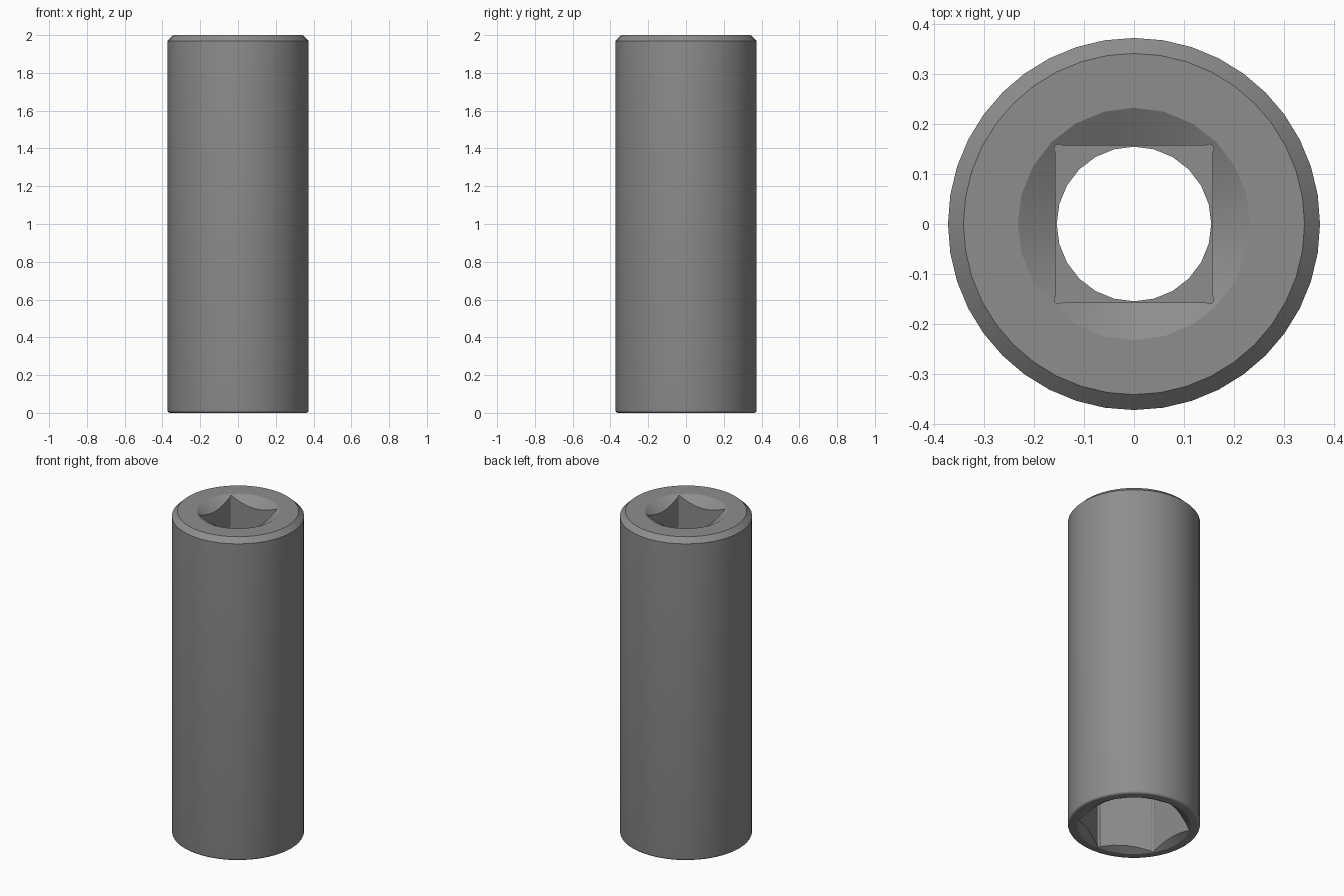
import bpy, bmesh, math
from math import cos, sin, pi, acos

cube = bpy.data.objects.get("Cube")
if cube:
    bpy.data.objects.remove(cube, do_unlink=True)

steel = bpy.data.materials.new("grey steel")
steel.use_nodes = True
grey = (0.27, 0.27, 0.27, 1)
steel.diffuse_color = grey
steel.node_tree.nodes["Principled BSDF"].inputs["Base Color"].default_value = grey


def make_object(name, rings, material=steel):
    """Closed solid from a stack of equal-length point rings, bottom to top."""
    bm = bmesh.new()
    loops = [[bm.verts.new(p) for p in ring] for ring in rings]
    n = len(loops[0])
    for low, high in zip(loops, loops[1:]):
        for i in range(n):
            j = (i + 1) % n
            bm.faces.new((low[i], low[j], high[j], high[i]))
    bm.faces.new(loops[0][::-1])
    bm.faces.new(loops[-1])
    bmesh.ops.recalc_face_normals(bm, faces=bm.faces[:])
    mesh = bpy.data.meshes.new(name)
    bm.to_mesh(mesh)
    bm.free()
    mesh.materials.append(material)
    obj = bpy.data.objects.new(name, mesh)
    bpy.context.collection.objects.link(obj)
    return obj


def lathe(name, profile, segments):
    turns = [2 * pi * i / segments for i in range(segments)]
    return make_object(name, [[(r * cos(a), r * sin(a), z) for a in turns]
                              for r, z in profile])


def relieved_prism(name, sides, apothem, first_corner, z0, z1):
    """Polygonal prism with a small round relief bulging from each corner."""
    inset, radius, steps = 0.006, 0.009, 8
    half = pi / sides
    reach = half + acos(inset / radius)
    distance = (apothem - inset) / cos(half)
    outline = []
    for k in range(sides):
        a = first_corner + 2 * half * k
        for s in range(steps + 1):
            b = a + reach * (2 * s / steps - 1)
            outline.append((distance * cos(a) + radius * cos(b),
                            distance * sin(a) + radius * sin(b)))
    return make_object(name, [[(x, y, z) for x, y in outline] for z in (z0, z1)])


# Outer sleeve: rounded lower rim, chamfered upper rim
R, H, fillet = 0.373, 2.0, 0.014
lower_rim = [(R - fillet * (1 - sin(t)), fillet * (1 - cos(t)))
             for t in (0, pi / 8, pi / 4, 3 * pi / 8, pi / 2)]
socket = lathe("socket_body", lower_rim + [(R, H - 0.03), (R - 0.031, H)], 40)

# Through bore with a countersink at both ends
bore = lathe("bore_cutter", [
    (0.345, -0.014), (0.266, 0.031), (0.266, 0.78), (0.155, 0.86),
    (0.155, 1.955), (0.233, H), (0.268, H + 0.02)], 24)
hex_hole = relieved_prism("hex_cutter", 6, 0.273, pi / 6, -0.1, 0.74)
square_hole = relieved_prism("square_cutter", 4, 0.157, pi / 4, 1.58, H + 0.1)

bpy.context.view_layer.objects.active = socket
for cutter in (bore, hex_hole, square_hole):
    cut = socket.modifiers.new(cutter.name, "BOOLEAN")
    cut.operation = "DIFFERENCE"
    cut.solver = "EXACT"
    cut.object = cutter
    bpy.ops.object.modifier_apply(modifier=cut.name)
    bpy.data.objects.remove(cutter, do_unlink=True)

bpy.ops.object.select_all(action="DESELECT")
socket.select_set(True)
bpy.ops.object.shade_smooth_by_angle(angle=math.radians(28))
